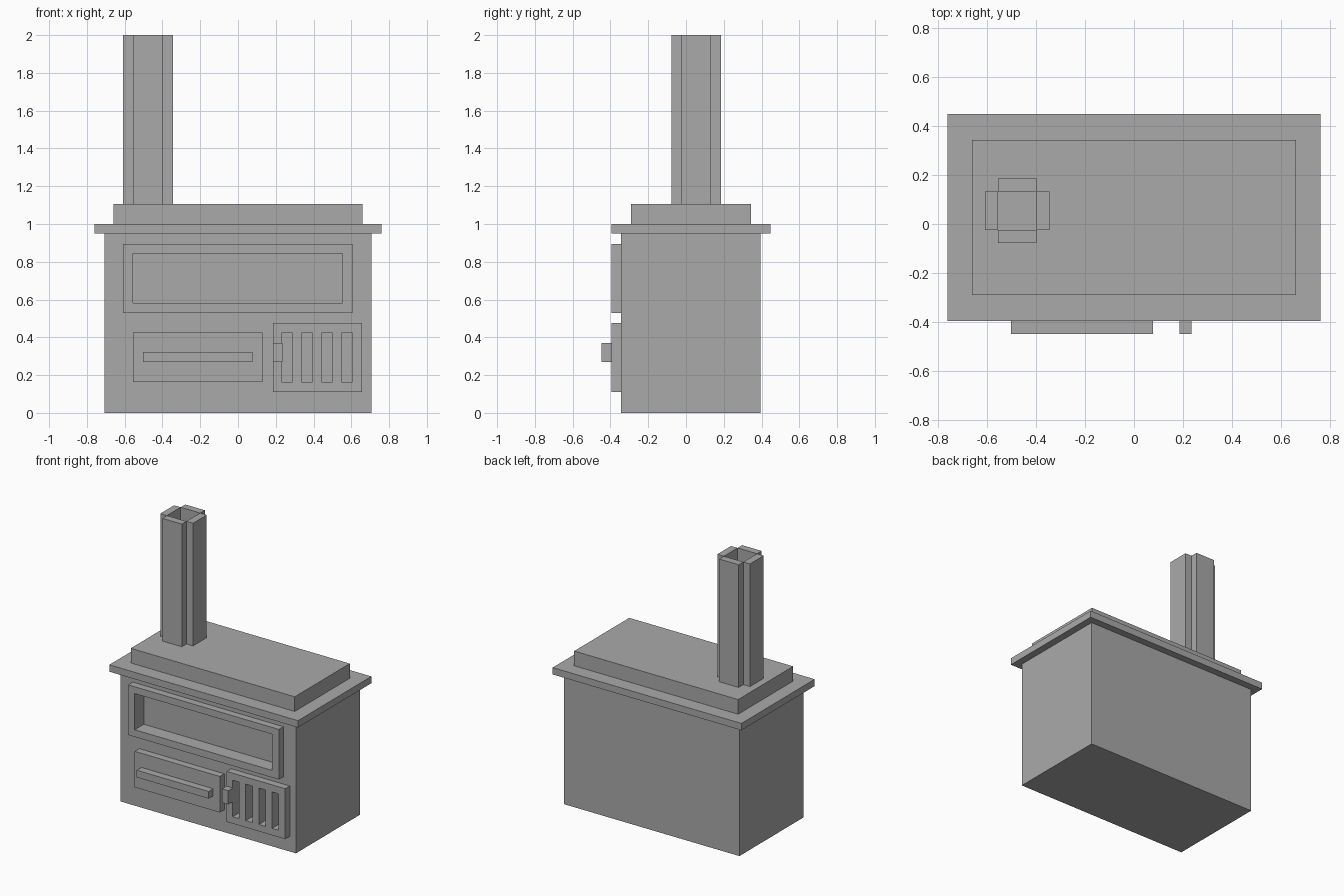
import bpy
import bmesh
from mathutils import Matrix, Vector

cube = bpy.data.objects.get("Cube")
if cube:
    bpy.data.objects.remove(cube, do_unlink=True)

# Single plain grey
grey = bpy.data.materials.new("plain grey")
grey.use_nodes = True
grey.diffuse_color = (0.4, 0.4, 0.4, 1)
grey.node_tree.nodes["Principled BSDF"].inputs["Base Color"].default_value = grey.diffuse_color


def boxes(name, *extents):
    """One object from boxes given as (x range, y range, z range)."""
    bm = bmesh.new()
    for ranges in extents:
        low, high = (Vector(corner) for corner in zip(*ranges))
        place = Matrix.Translation((low + high) / 2) @ Matrix.Diagonal((*(high - low), 1))
        bmesh.ops.create_cube(bm, size=1, matrix=place)
    mesh = bpy.data.meshes.new(name)
    bm.to_mesh(mesh)
    bm.free()
    mesh.materials.append(grey)
    obj = bpy.data.objects.new(name, mesh)
    bpy.context.collection.objects.link(obj)
    return obj


def cut(obj, cutter):
    """Subtract the cutter and apply the result."""
    mod = obj.modifiers.new("recess", 'BOOLEAN')
    mod.operation = 'DIFFERENCE'
    mod.solver = 'EXACT'
    mod.object = cutter
    bpy.context.view_layer.objects.active = obj
    bpy.ops.object.modifier_apply(modifier=mod.name)


# Body and stepped top
body = boxes("stove_body", ((-0.707, 0.707), (-0.343, 0.395), (0, 0.95)))
boxes("top_slab", ((-0.76, 0.76), (-0.395, 0.448), (0.95, 1.0)))
boxes("cooking_plate", ((-0.66, 0.66), (-0.29, 0.343), (1.0, 1.107)))

# Front panels
panel_y = (-0.395, -0.343)
window_frame = boxes("oven_frame", ((-0.608, 0.605), panel_y, (0.53, 0.895)))
boxes("drawer_front", ((-0.555, 0.13), panel_y, (0.163, 0.425)))
grate_door = boxes("grate_door", ((0.185, 0.657), panel_y, (0.11, 0.477)))

# Handles
handle_y = (-0.448, -0.395)
boxes("drawer_handle", ((-0.502, 0.077), handle_y, (0.27, 0.322)))
boxes("grate_latch", ((0.185, 0.235), handle_y, (0.27, 0.37)))

# Oven recess and four grate slots, sunk into the body
sunk_y = (-0.394 - 0.1, -0.29)
oven_cutter = boxes("oven_cutter", ((-0.555, 0.552), sunk_y, (0.582, 0.845)))
slots = [((x, x + 0.053), sunk_y, (0.16, 0.425)) for x in (0.233, 0.339, 0.445, 0.551)]
slot_cutter = boxes("slot_cutter", *slots)
for cutter, panel in ((oven_cutter, window_frame), (slot_cutter, grate_door)):
    cutter.hide_render = True
    cut(panel, cutter)
    cut(body, cutter)
    bpy.data.objects.remove(cutter, do_unlink=True)

# Hollow chimney from four slabs around a square flue
flue_x, flue_y, height = (-0.555, -0.398), (-0.025, 0.133), (1.107, 2.0)
wall = 0.053
boxes("chimney_right", ((flue_x[0] - wall, flue_x[0]), flue_y, height))
boxes("chimney_left", ((flue_x[1], flue_x[1] + wall), flue_y, height))
boxes("chimney_front", (flue_x, (flue_y[0] - wall, flue_y[0]), height))
boxes("chimney_back", (flue_x, (flue_y[1], flue_y[1] + wall), height))
